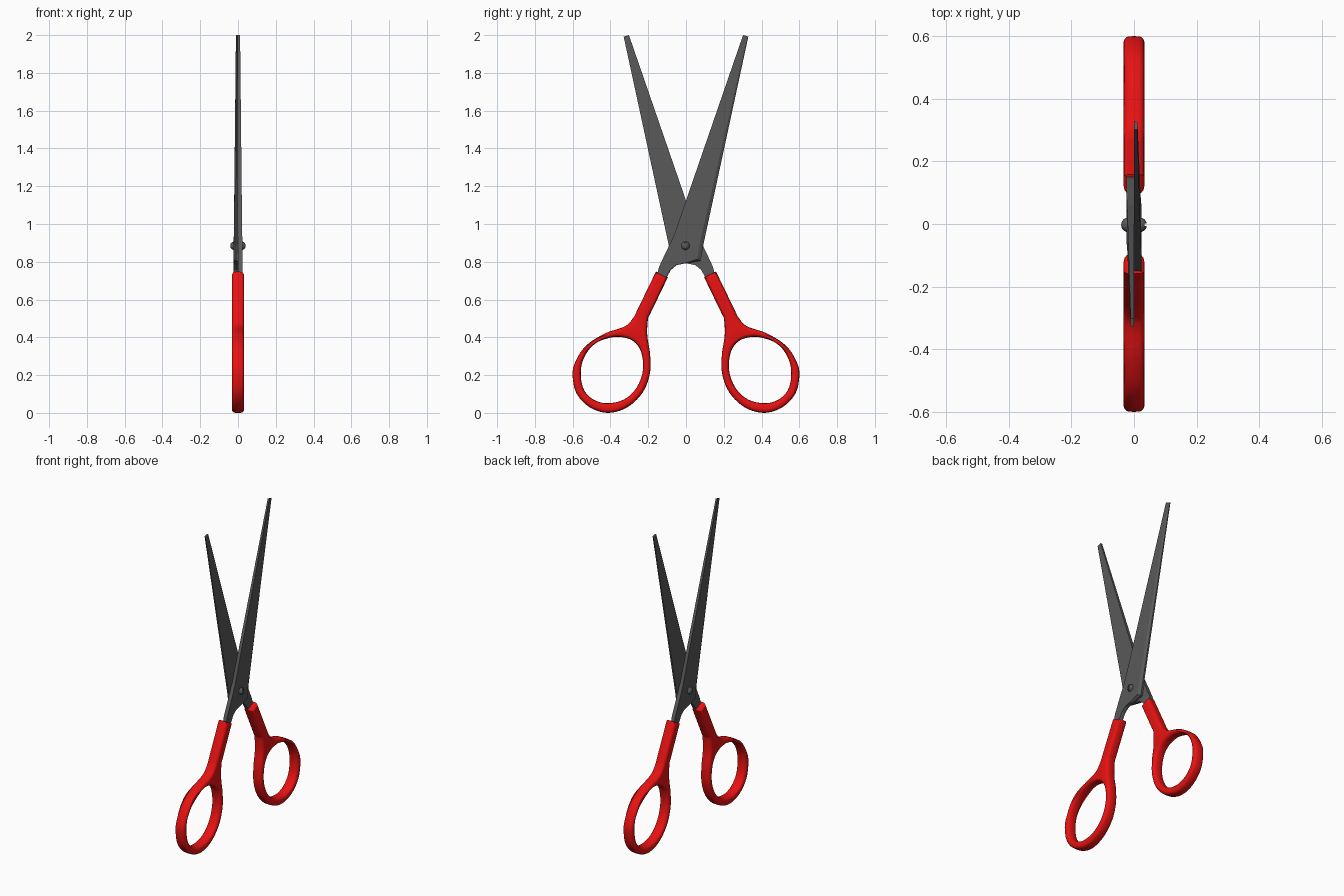
import bpy, bmesh, math
from mathutils import Vector, Matrix

if "Cube" in bpy.data.objects:
    bpy.data.objects.remove(bpy.data.objects["Cube"])

HALF_TURN = Matrix.Rotation(math.pi, 4, 'Z')


def material(name, color):
    m = bpy.data.materials.new(name)
    m.diffuse_color = color
    m.use_nodes = True
    m.node_tree.nodes["Principled BSDF"].inputs["Base Color"].default_value = m.diffuse_color
    return m


RED = material("red_plastic", (0.8, 0.006, 0.006, 1))
STEEL = material("dark_steel", (0.1, 0.1, 0.1, 1))


def make_object(name, bm, mat, smooth=True):
    bmesh.ops.recalc_face_normals(bm, faces=bm.faces[:])
    mesh = bpy.data.meshes.new(name)
    bm.to_mesh(mesh)
    bm.free()
    mesh.materials.append(mat)
    ob = bpy.data.objects.new(name, mesh)
    bpy.context.collection.objects.link(ob)
    if smooth:
        bpy.ops.object.select_all(action='DESELECT')
        ob.select_set(True)
        bpy.context.view_layer.objects.active = ob
        bpy.ops.object.shade_smooth_by_angle(angle=math.radians(40))
    return ob


def turned_copy(ob, name):
    # the second half is the first one turned about the vertical axis
    other = ob.copy()
    other.data = ob.data.copy()
    other.name = name
    other.data.transform(HALF_TURN)
    bpy.context.collection.objects.link(other)


def smooth_loop(points, corners=(), steps=5):
    pts = [Vector(p) for p in points]
    n = len(pts)
    out = []
    for i in range(n):
        j = (i + 1) % n
        p, q = pts[i], pts[j]
        out.append(p)
        if i in corners or j in corners:
            continue
        length = (q - p).length
        tp = (q - pts[i - 1]).normalized() * length
        tq = (pts[(j + 1) % n] - p).normalized() * length
        for k in range(1, steps):
            t = k / steps
            out.append(p * (2*t**3 - 3*t**2 + 1) + tp * (t**3 - 2*t**2 + t)
                       + q * (3*t**2 - 2*t**3) + tq * (t**3 - t**2))
    return out


def inset(loop, d):
    # move every point to the left of the travel direction, mitred
    res = []
    for i, p in enumerate(loop):
        a = (p - loop[i - 1]).normalized()
        b = (loop[(i + 1) % len(loop)] - p).normalized()
        na, nb = Vector((-a.y, a.x)), Vector((-b.y, b.x))
        m = (na + nb).normalized()
        res.append(p + m * (d / max(0.5, m.dot(na))))
    return res


# handle: rounded slab with an egg-shaped finger hole
outer = [(-.159, .748), (-.26, .54), (-.278, .505), (-.318, .461), (-.43, .42),
         (-.535, .35), (-.592, .255), (-.6, .19), (-.578, .1), (-.51, .03),
         (-.413, .0), (-.31, .03), (-.228, .11), (-.191, .21), (-.19, .31),
         (-.205, .41), (-.201, .5), (-.19, .523), (-.096, .718)]
hole = [(-.392, .4), (-.482, .366), (-.54, .292), (-.557, .21), (-.54, .122),
        (-.487, .069), (-.413, .051), (-.323, .074), (-.259, .138),
        (-.228, .228), (-.238, .323), (-.275, .377), (-.333, .4)]
bm = bmesh.new()
caps = [[], []]
for loop in (smooth_loop(outer, (0, len(outer) - 1)), smooth_loop(hole[::-1])):
    rows = []
    for k in range(11):
        a = math.pi * (k / 10 - 0.5)
        x = 0.012 * (1 if k > 5 else -1 if k < 5 else 0) + 0.021 * math.sin(a)
        rows.append([bm.verts.new((x, p.x, p.y))
                     for p in inset(loop, 0.019 * (1 - math.cos(a)))])
    n = len(loop)
    for r, s in zip(rows, rows[1:]):
        for i in range(n):
            j = (i + 1) % n
            bm.faces.new((r[i], r[j], s[j], s[i]))
    for cap, row in zip(caps, (rows[0], rows[-1])):
        cap += [bm.edges.get((row[i], row[(i + 1) % n])) for i in range(n)]
for cap in caps:
    bmesh.ops.triangle_fill(bm, edges=cap, use_beauty=True)
handle = make_object("handle_left", bm, RED)
turned_copy(handle, "handle_right")

# blade and tang: cutting edge point, spine point, thickness, spine bevel
stations = [((.302, 2.0), (.33, 1.992), .011, .006),
            ((-.06, .95), (.094, .9), .022, .02),
            ((-.09, .885), (.077, .805), .024, .02),
            ((-.112, .84), (.0, .792), .024, .003),
            ((-.13, .80), (-.05, .782), .024, .003),
            ((-.143, .773), (-.08, .757), .024, .003),
            ((-.15, .745), (-.1, .722), .024, .003),
            ((-.185, .67), (-.135, .65), .024, .003)]
bm = bmesh.new()
rows = []
for e, s, t, b in stations:
    e, s = Vector(e), Vector(s)
    m = s + (e - s).normalized() * b
    rows.append([bm.verts.new(c) for c in (
        (0, e.x, e.y), (0, s.x, s.y), (t * 0.5, s.x, s.y),
        (t, m.x, m.y), (t, e.x, e.y))])
for r, s in zip(rows, rows[1:]):
    for i in range(5):
        j = (i + 1) % 5
        bm.faces.new((r[i], r[j], s[j], s[i]))
bm.faces.new(rows[0])
bm.faces.new(rows[-1])
blade = make_object("blade_front", bm, STEEL, smooth=False)
turned_copy(blade, "blade_back")

# pivot screw: domed heads on both sides, lathed about the x axis
bm = bmesh.new()
profile = [(-.041, 0)]
profile += [(-.023 - .018 * math.cos(a), .022 * math.sin(a))
            for a in (math.radians(d) for d in (20, 40, 60, 80, 90))]
profile += [(-x, r) for x, r in reversed(profile)]
verts = [bm.verts.new((x, r, 0)) for x, r in profile]
edges = [bm.edges.new(p) for p in zip(verts, verts[1:])]
bmesh.ops.spin(bm, geom=verts + edges, cent=(0, 0, 0), axis=(1, 0, 0),
               angle=2 * math.pi, steps=24)
bmesh.ops.remove_doubles(bm, verts=bm.verts[:], dist=1e-5)
bmesh.ops.translate(bm, verts=bm.verts[:], vec=(0, -.003, .885))
screw = make_object("pivot_screw", bm, STEEL)

# screw slot
bm = bmesh.new()
bmesh.ops.create_cube(bm, size=1, matrix=Matrix.Translation((.044, -.003, .885))
                      @ Matrix.Diagonal((.02, .008, .06, 1)))
cutter = make_object("slot_cutter", bm, STEEL, smooth=False)
cutter.hide_render = True
cutter.hide_viewport = True
mod = screw.modifiers.new("slot", 'BOOLEAN')
mod.operation = 'DIFFERENCE'
mod.object = cutter
